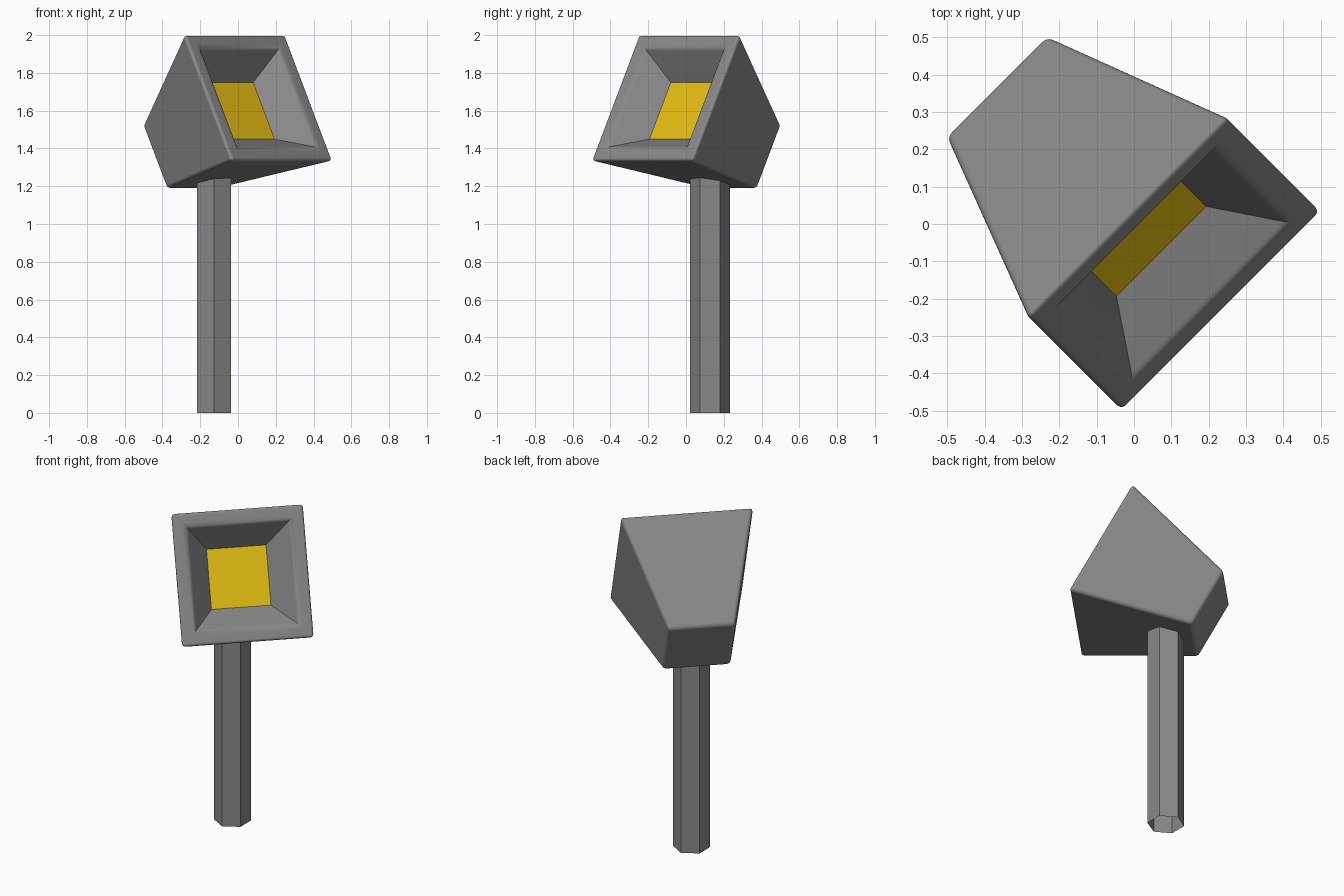
import bpy, bmesh, math
from mathutils import Matrix, Vector

cube = bpy.data.objects.get("Cube")
if cube:
    bpy.data.objects.remove(cube, do_unlink=True)


def material(name, rgb):
    m = bpy.data.materials.new(name)
    m.use_nodes = True
    m.diffuse_color = (*rgb, 1)
    m.node_tree.nodes["Principled BSDF"].inputs["Base Color"].default_value = (*rgb, 1)
    return m


grey = material("grey_metal", (0.25, 0.25, 0.25))
yellow = material("yellow_lens", (0.8, 0.52, 0.006))

# Lamp head: square rings (half width, distance along the axis) from back to lens
rings = [(0.19, 0.0), (0.38, 0.67), (0.30, 0.67), (0.17, 0.52)]
bm = bmesh.new()
loops = [[bm.verts.new((h * sx, h * sy, d))
          for sx, sy in ((-1, -1), (1, -1), (1, 1), (-1, 1))] for h, d in rings]
bm.faces.new(loops[0][::-1])
for a, b in zip(loops, loops[1:]):
    for i in range(4):
        j = (i + 1) % 4
        bm.faces.new((a[i], a[j], b[j], b[i]))
lens = bm.faces.new(loops[-1])
lens.material_index = 1
bmesh.ops.recalc_face_normals(bm, faces=bm.faces)


# Round the outer edges and the edge of the opening
def ring_edges(loop):
    return [bm.edges.get((loop[i], loop[(i + 1) % 4])) for i in range(4)]


edges = ring_edges(loops[0]) + ring_edges(loops[1]) + ring_edges(loops[2])
edges += [bm.edges.get((p, q)) for p, q in zip(loops[0], loops[1])]
bmesh.ops.bevel(bm, geom=edges, offset=0.02, offset_type='OFFSET', segments=4,
                profile=0.5, affect='EDGES', clamp_overlap=True, material=0)
mesh = bpy.data.meshes.new("lamp_head")
bm.to_mesh(mesh)
bm.free()
mesh.materials.append(grey)
mesh.materials.append(yellow)
head = bpy.data.objects.new("lamp_head", mesh)
bpy.context.collection.objects.link(head)

# Aim the head towards the front left corner and upwards
tilt = math.radians(28.1)
r = math.sqrt(0.5)
axis = Vector((math.cos(tilt) * r, -math.cos(tilt) * r, math.sin(tilt)))
side = Vector((r, r, 0))
rot = Matrix((side, axis.cross(side), axis)).transposed().to_4x4()
head.matrix_world = Matrix.Translation(Vector((0.11, -0.11, 1.67)) - axis * 0.67) @ rot

bpy.ops.object.select_all(action='DESELECT')
head.select_set(True)
bpy.context.view_layer.objects.active = head
bpy.ops.object.shade_smooth_by_angle(angle=math.radians(32))
weighted = head.modifiers.new("even_shading", 'WEIGHTED_NORMAL')
weighted.keep_sharp = True

# Hexagonal pole, an open tube that runs up into the head
top = 1.33
bpy.ops.mesh.primitive_cylinder_add(vertices=6, radius=0.105, depth=top,
                                    end_fill_type='NOTHING',
                                    location=(-0.127, 0.127, top / 2))
pole = bpy.context.object
pole.name = "pole"
pole.data.materials.append(grey)
